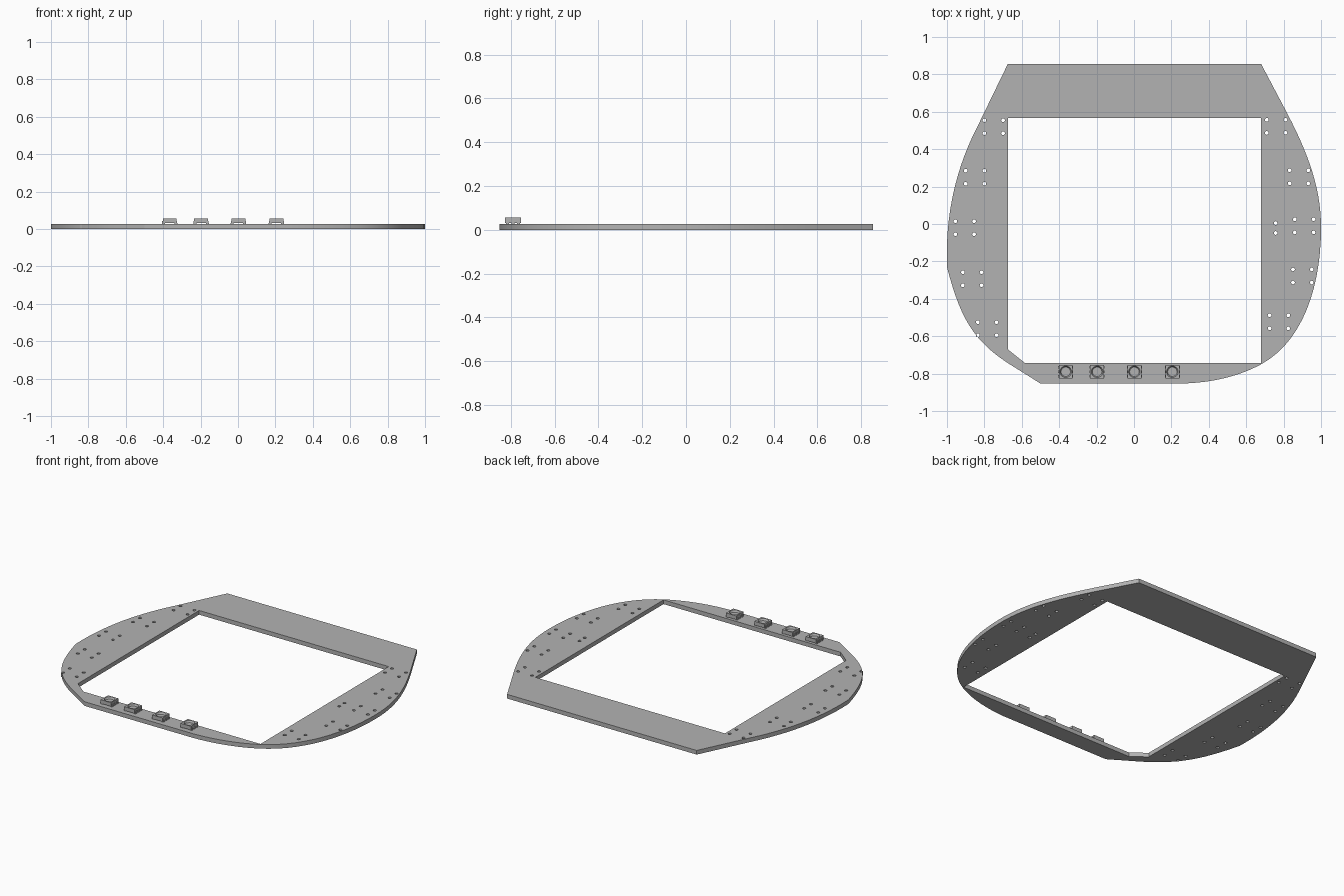
import bpy
import bmesh
from math import cos, sin, tau, radians
from mathutils import Matrix

cube = bpy.data.objects.get("Cube")
if cube:
    bpy.data.objects.remove(cube, do_unlink=True)

grey = bpy.data.materials.new("plain grey")
grey.use_nodes = True
grey.diffuse_color = (0.45, 0.45, 0.45, 1)
grey.node_tree.nodes["Principled BSDF"].inputs["Base Color"].default_value = grey.diffuse_color

THICK = 0.027


def smooth(ob, angle=30):
    bpy.ops.object.select_all(action='DESELECT')
    ob.select_set(True)
    bpy.context.view_layer.objects.active = ob
    bpy.ops.object.shade_smooth_by_angle(angle=radians(angle))


def bezier(a, b, c, d, n=14):
    """Points along a cubic curve, leaving out its end."""
    pts = []
    for i in range(n):
        t = i / n
        w = ((1 - t) ** 3, 3 * t * (1 - t) ** 2, 3 * t * t * (1 - t), t ** 3)
        pts.append(tuple(sum(k * p[j] for k, p in zip(w, (a, b, c, d))) for j in (0, 1)))
    return pts


# Outer edge of the plate, clockwise from the back left corner
outline = [(-0.675, 0.855), (0.68, 0.855)]
outline += bezier((0.82, 0.59), (0.94, 0.36), (1, 0.18), (1, -0.02))
outline += bezier((1, -0.02), (1, -0.34), (0.9, -0.63), (0.68, -0.75))
outline += bezier((0.68, -0.75), (0.55, -0.82), (0.4, -0.85), (0.25, -0.853))
outline += [(-0.5, -0.853)]
outline += bezier((-0.68, -0.74), (-0.86, -0.62), (-0.93, -0.5), (-1, -0.23))
outline += bezier((-1, -0.23), (-1.01, 0.06), (-0.95, 0.33), (-0.8, 0.59))

# Window with one clipped corner
window = [(-0.675, 0.567), (0.68, 0.567), (0.68, -0.742), (-0.585, -0.742), (-0.675, -0.67)]

# Mounting holes in groups of four, plus one odd pair
groups = [(-0.75, 0.52), (-0.85, 0.25), (-0.905, -0.02), (-0.865, -0.293), (-0.785, -0.56),
          (0.76, 0.522), (0.882, 0.252), (0.91, -0.01), (0.9, -0.278), (0.775, -0.523)]
holes = [(x + i * 0.05, y + j * 0.035) for x, y in groups for i in (-1, 1) for j in (-1, 1)]
holes += [(0.757, 0.005), (0.757, -0.048)]


def circle(x, y, r, n=12):
    return [(x + r * cos(tau * i / n), y + r * sin(tau * i / n)) for i in range(n)]


# Plate: filled flat curve with holes, extruded
curve = bpy.data.curves.new("plate", 'CURVE')
curve.dimensions = '2D'
curve.fill_mode = 'BOTH'
curve.extrude = THICK / 2
for loop in [outline, window] + [circle(x, y, 0.01) for x, y in holes]:
    spline = curve.splines.new('POLY')
    spline.points.add(len(loop) - 1)
    for p, (x, y) in zip(spline.points, loop):
        p.co = (x, y, 0, 1)
    spline.use_cyclic_u = True
curve.materials.append(grey)
plate = bpy.data.objects.new("plate", curve)
bpy.context.collection.objects.link(plate)
plate.location.z = THICK / 2
bpy.ops.object.select_all(action='DESELECT')
plate.select_set(True)
bpy.context.view_layer.objects.active = plate
bpy.ops.object.convert(target='MESH')
bm = bmesh.new()
bm.from_mesh(plate.data)
bmesh.ops.remove_doubles(bm, verts=bm.verts, dist=0.0001)
bmesh.ops.recalc_face_normals(bm, faces=bm.faces)
bm.to_mesh(plate.data)
bm.free()
smooth(plate)


def box(bm, x, y, z, sx, sy, sz):
    bmesh.ops.create_cube(bm, size=1, matrix=Matrix.Translation((x, y, z)) @ Matrix.Diagonal((sx, sy, sz, 1)))


# Lamp: square body with a round dished top and three bent legs on each side
def lamp_mesh():
    bm = bmesh.new()
    half, low, high = 0.037, 0.005, 0.029
    n = 32

    def ring(r, z):
        return [bm.verts.new((x, y, z)) for x, y in circle(0, 0, r, n)]

    def square(z):
        pts = []
        for x, y in circle(0, 0, 1, n):
            k = half / max(abs(x), abs(y))
            pts.append(bm.verts.new((x * k, y * k, z)))
        return pts

    rings = [square(low), square(high), ring(0.031, high), ring(0.025, high - 0.012)]
    for a, b in zip(rings, rings[1:]):
        for i in range(n):
            j = (i + 1) % n
            bm.faces.new((a[i], a[j], b[j], b[i]))
    bm.faces.new(rings[0][::-1])
    bm.faces.new(rings[-1])
    for side in (-1, 1):
        for y in (-0.025, 0, 0.025):
            box(bm, side * 0.037, y, 0.008, 0.006, 0.013, 0.016)
            box(bm, side * 0.033, y, 0.002, 0.016, 0.013, 0.005)
    me = bpy.data.meshes.new("lamp")
    bm.to_mesh(me)
    bm.free()
    me.materials.append(grey)
    return me


lamp = lamp_mesh()
for i, x in enumerate((-0.365, -0.197, 0.002, 0.205)):
    ob = bpy.data.objects.new(f"lamp_{i + 1}", lamp)
    ob.location = (x, -0.79, THICK)
    bpy.context.collection.objects.link(ob)
    smooth(ob)
